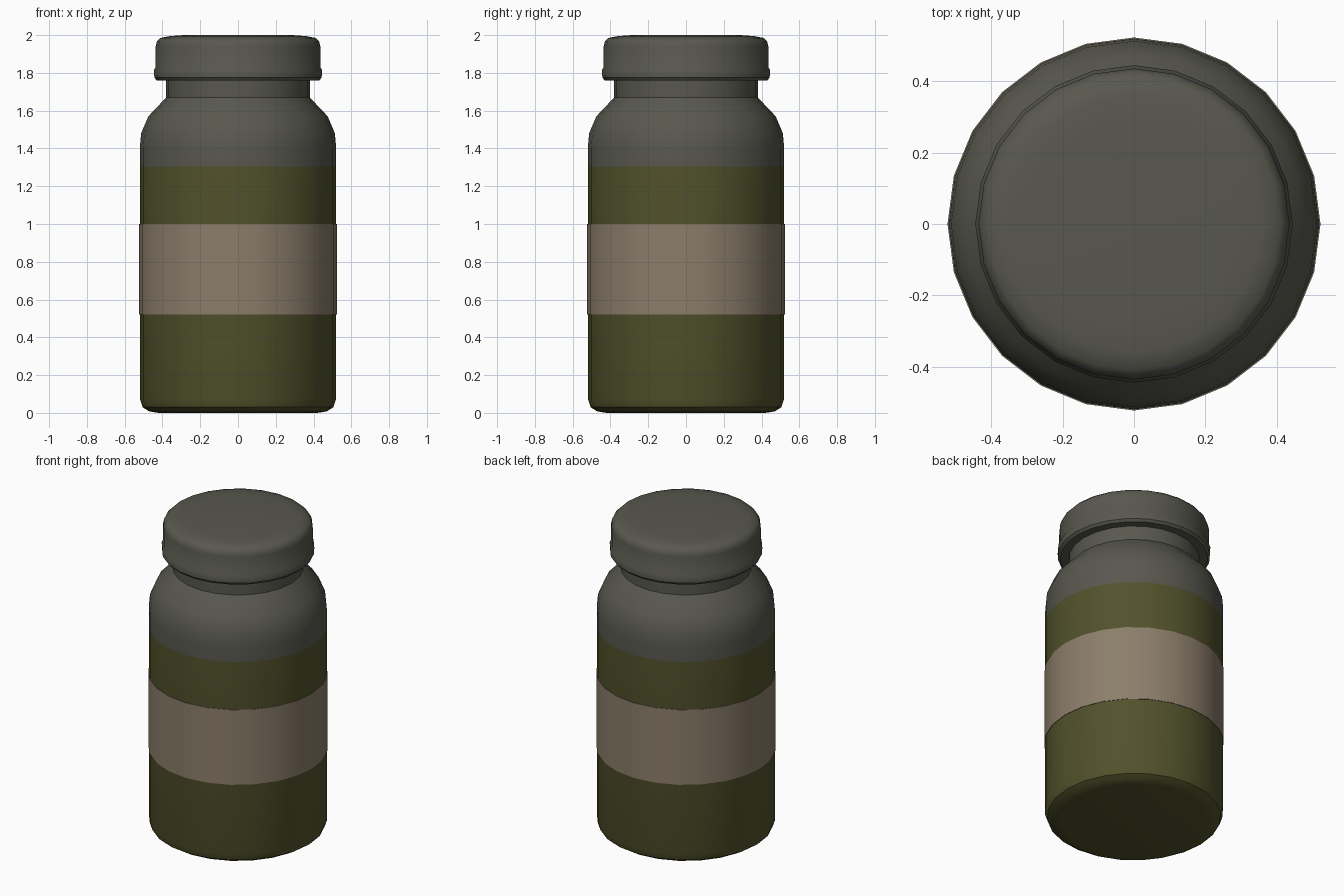
import bpy, bmesh, math

if "Cube" in bpy.data.objects:
    bpy.data.objects.remove(bpy.data.objects["Cube"])

SIDES = 24


def material(name, srgb):
    m = bpy.data.materials.new(name)
    lin = [((c / 255 + 0.055) / 1.055) ** 2.4 for c in srgb]
    m.diffuse_color = (*lin, 1)
    m.use_nodes = True
    m.node_tree.nodes["Principled BSDF"].inputs["Base Color"].default_value = m.diffuse_color
    return m


GREY = material("dark grey", (88, 88, 79))
OLIVE = material("olive contents", (82, 82, 44))
LABEL = material("tan label", (140, 126, 107))


def lathe(name, profile, mats, angle=35, cap=True, rule=None):
    """Spin an (r, z) profile, bottom to top, round the z axis."""
    bm = bmesh.new()
    rings = []
    for r, z in profile:
        rings.append([bm.verts.new((r * math.cos(a), r * math.sin(a), z))
                      for a in (2 * math.pi * i / SIDES for i in range(SIDES))])
    for lo, hi in zip(rings, rings[1:]):
        for i in range(SIDES):
            j = (i + 1) % SIDES
            bm.faces.new((lo[i], lo[j], hi[j], hi[i]))
    if cap:
        bm.faces.new(rings[0][::-1])
        bm.faces.new(rings[-1])
    if rule:
        for f in bm.faces:
            f.material_index = rule(f.calc_center_median().z)
    mesh = bpy.data.meshes.new(name)
    bm.to_mesh(mesh)
    bm.free()
    for m in mats:
        mesh.materials.append(m)
    ob = bpy.data.objects.new(name, mesh)
    bpy.context.collection.objects.link(ob)
    bpy.ops.object.select_all(action='DESELECT')
    ob.select_set(True)
    bpy.context.view_layer.objects.active = ob
    bpy.ops.object.shade_smooth_by_angle(angle=math.radians(angle))
    return ob


# Jar: rounded base, straight wall, sloped shoulder and neck
lathe("jar_body",
      [(0.42, 0), (0.47, 0.008), (0.505, 0.03), (0.52, 0.075), (0.52, 1.305),
       (0.52, 1.40), (0.513, 1.48), (0.475, 1.57), (0.38, 1.67), (0.38, 1.78)],
      [OLIVE, GREY], rule=lambda z: int(z > 1.305))

# Label wrapped round the wall
lathe("label", [(0.519, 0.52), (0.523, 0.52), (0.523, 1.0), (0.519, 1.0)],
      [LABEL], cap=False)

# Lid with a small rim at its lower edge
lathe("lid",
      [(0.38, 1.76), (0.43, 1.76), (0.443, 1.775), (0.445, 1.815), (0.436, 1.83),
       (0.436, 1.94), (0.43, 1.965), (0.41, 1.985), (0.36, 1.995), (0.29, 2.0)],
      [GREY])
